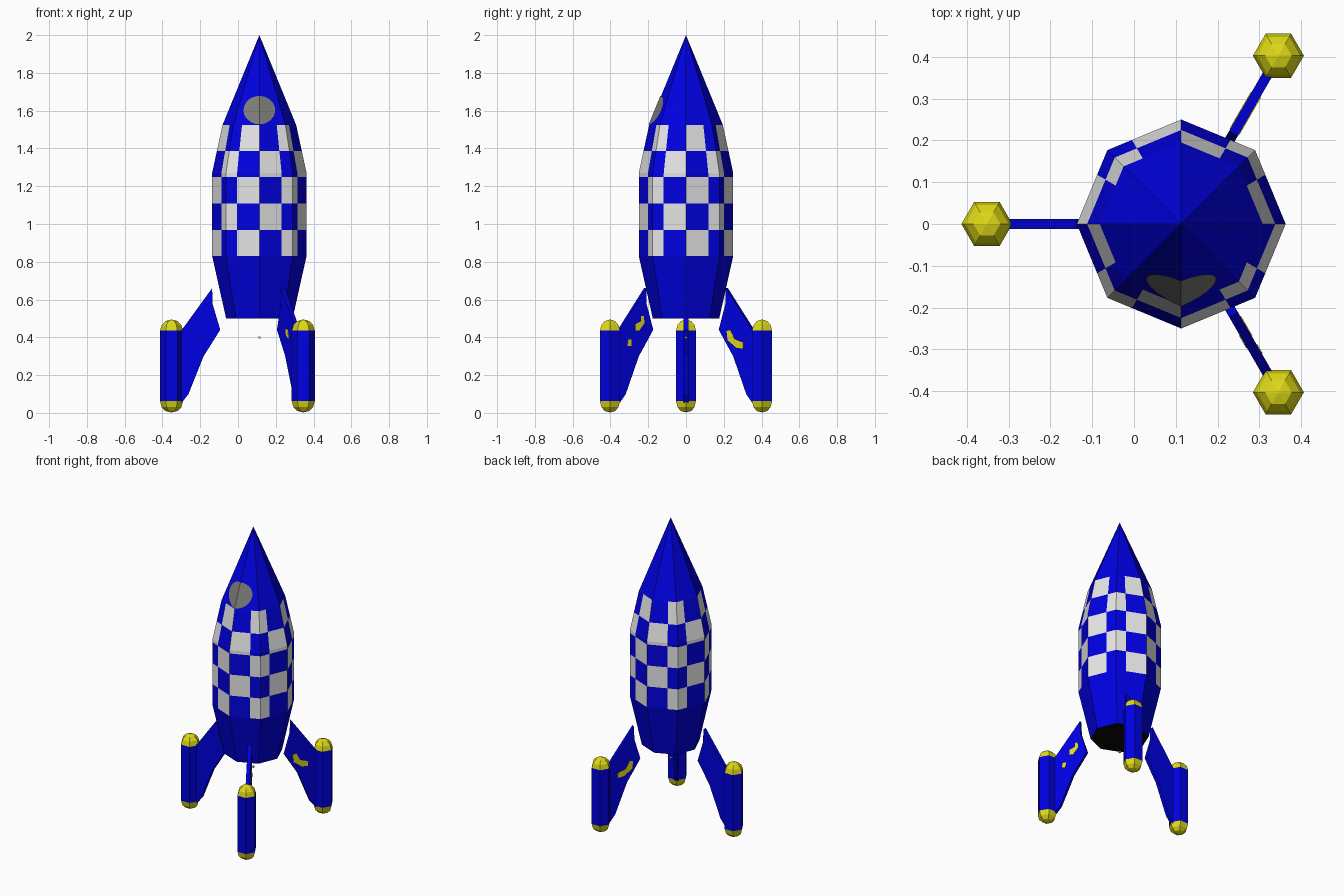
import bpy, math

if "Cube" in bpy.data.objects:
    bpy.data.objects.remove(bpy.data.objects["Cube"])

CX = 0.113                     # x of the hull axis
HALF = 0.012                   # half thickness of the fins
POD_D = 0.465                  # distance of the pods from the hull axis


def material(name, rgb):
    m = bpy.data.materials.new(name)
    m.diffuse_color = (*rgb, 1)
    m.use_nodes = True
    m.node_tree.nodes["Principled BSDF"].inputs["Base Color"].default_value = m.diffuse_color
    return m


BLUE = material("blue", (0.0, 0.0, 0.76))
WHITE = material("light grey", (0.79, 0.79, 0.79))
YELLOW = material("yellow", (0.74, 0.70, 0.008))
GREY = material("dark grey", (0.20, 0.20, 0.19))
BLACK = material("black", (0.003, 0.002, 0.001))


def make(name, verts, faces, mats, indices=None):
    me = bpy.data.meshes.new(name)
    me.from_pydata(verts, [], faces)
    for m in mats:
        me.materials.append(m)
    if indices:
        me.polygons.foreach_set("material_index", indices)
    me.update()
    ob = bpy.data.objects.new(name, me)
    bpy.context.collection.objects.link(ob)
    return ob


def lathe(profile, sides, split, cx, cy, turn):
    """Rings of a polygon with flat sides, each side split into columns."""
    n = sides * split
    verts, faces = [], []
    for r, z in profile:
        for i in range(n):
            k, f = divmod(i, split)
            a, b = (turn + math.tau * (k + s) / sides for s in (0, 1))
            t = f / split
            verts.append((cx + r * (math.cos(a) * (1 - t) + math.cos(b) * t),
                          cy + r * (math.sin(a) * (1 - t) + math.sin(b) * t), z))
    for j in range(len(profile) - 1):
        for i in range(n):
            p, q = j * n + i, j * n + (i + 1) % n
            faces.append((p, q, q + n, p + n))
    return verts, faces, n


# Hull: eight sides, twelve chequer columns (one and a half per side)
profile = [(0.176, 0.5), (0.25, 0.831), (0.25, 0.969), (0.25, 1.109),
           (0.25, 1.249), (0.25, 1.27), (0.225, 1.386), (0.195, 1.524)]
rows = [None, 0, 1, 2, 3, 3, 4]
verts, faces, n = lathe(profile, 8, 3, CX, 0, -math.pi / 2)
indices = [0 if row is None else (i // 2 + row) % 2 for row in rows for i in range(n)]
top = (len(profile) - 1) * n
verts.append((CX, 0, 2.0))
faces += [(top + i, top + (i + 1) % n, len(verts) - 1) for i in range(n)]
indices += [0] * n
make("hull", verts, faces, [BLUE, WHITE], indices)

# Black underside of the tail
verts, _, n = lathe([(0.176, 0.5)], 8, 1, CX, 0, -math.pi / 2)
make("tail_underside", verts, [tuple(range(n))[::-1]], [BLACK])

# Window: thin oval wrapped over the front ridge of the nose
for side, label in ((-1, "left"), (1, "right")):
    pts = []
    for i in range(13):
        a = math.pi * i / 12 - math.pi / 2
        dx, z = 0.084 * math.cos(a), 1.603 + 0.075 * math.sin(a)
        r = 0.195 * (2 - z) / 0.476
        pts.append((CX + side * dx, -r + dx * math.tan(math.pi / 8) - 0.004, z))
    order = list(range(13))
    make("window_" + label, pts, [order if side > 0 else order[::-1]], [GREY])


def plate(name, outline, angle, t0, t1, mat):
    """Flat slab in a radial plane; outline is (distance from axis, height)."""
    c, s, k = math.cos(angle), math.sin(angle), len(outline)
    verts = [(CX + d * c - t * s, d * s + t * c, z)
             for t in (t0, t1) for d, z in outline]
    faces = [tuple(range(k)), tuple(range(2 * k - 1, k - 1, -1))]
    faces += [(i, i + k, (i + 1) % k + k, (i + 1) % k) for i in range(k)]
    make(name, verts, faces, [mat])


fin = [(0.25, 0.66), (0.247, 0.575), (0.207, 0.44), (0.295, 0.30),
       (0.375, 0.10), (0.41, 0.055), (0.44, 0.055), (0.44, 0.44), (0.41, 0.44)]
pod = [(0.003, 0.003), (0.032, 0.01), (0.052, 0.03), (0.061, 0.062),
       (0.061, 0.435), (0.052, 0.465), (0.032, 0.486), (0.003, 0.494)]

# Three legs: fin and hexagonal pod with domed yellow caps
for label, deg in (("left", 180), ("back", 60), ("front", -60)):
    a = math.radians(deg)
    plate(label + "_fin", fin[::-1], a, -HALF, HALF, BLUE)
    verts, faces, n = lathe(pod, 6, 1, CX + POD_D * math.cos(a),
                            POD_D * math.sin(a), a)
    indices = [0 if j == 3 else 1 for j in range(7) for i in range(n)]
    faces += [tuple(range(n))[::-1], tuple(range(7 * n, 8 * n))]
    make(label + "_pod", verts, faces, [BLUE, YELLOW], indices + [1, 1])

# Yellow painted marks on the fins
long_mark = [(0.256, 0.434), (0.28, 0.438), (0.305, 0.39), (0.358, 0.372),
             (0.358, 0.34), (0.316, 0.345), (0.262, 0.385)]
high_mark = [(0.265, 0.512), (0.282, 0.512), (0.282, 0.485), (0.318, 0.47),
             (0.318, 0.435), (0.295, 0.435), (0.262, 0.475)]
low_mark = [(0.34, 0.388), (0.362, 0.388), (0.365, 0.355), (0.342, 0.355)]
front_mark = [(0.30, 0.445), (0.325, 0.44), (0.335, 0.39), (0.305, 0.41)]
for name, outline, deg, t in (("back_fin_mark_a", long_mark, 60, -HALF),
                              ("back_fin_mark_b", long_mark, 60, HALF),
                              ("front_fin_mark_high", high_mark, -60, HALF),
                              ("front_fin_mark_low", low_mark, -60, HALF),
                              ("front_fin_mark_outer", front_mark, -60, -HALF)):
    plate(name, outline[::-1], math.radians(deg), t - 0.002, t + 0.002, YELLOW)

# Tiny speck below the tail
bpy.ops.mesh.primitive_cube_add(size=0.01, location=(CX, 0, 0.4))
speck = bpy.context.object
speck.name = "tail_speck"
speck.data.materials.append(WHITE)
